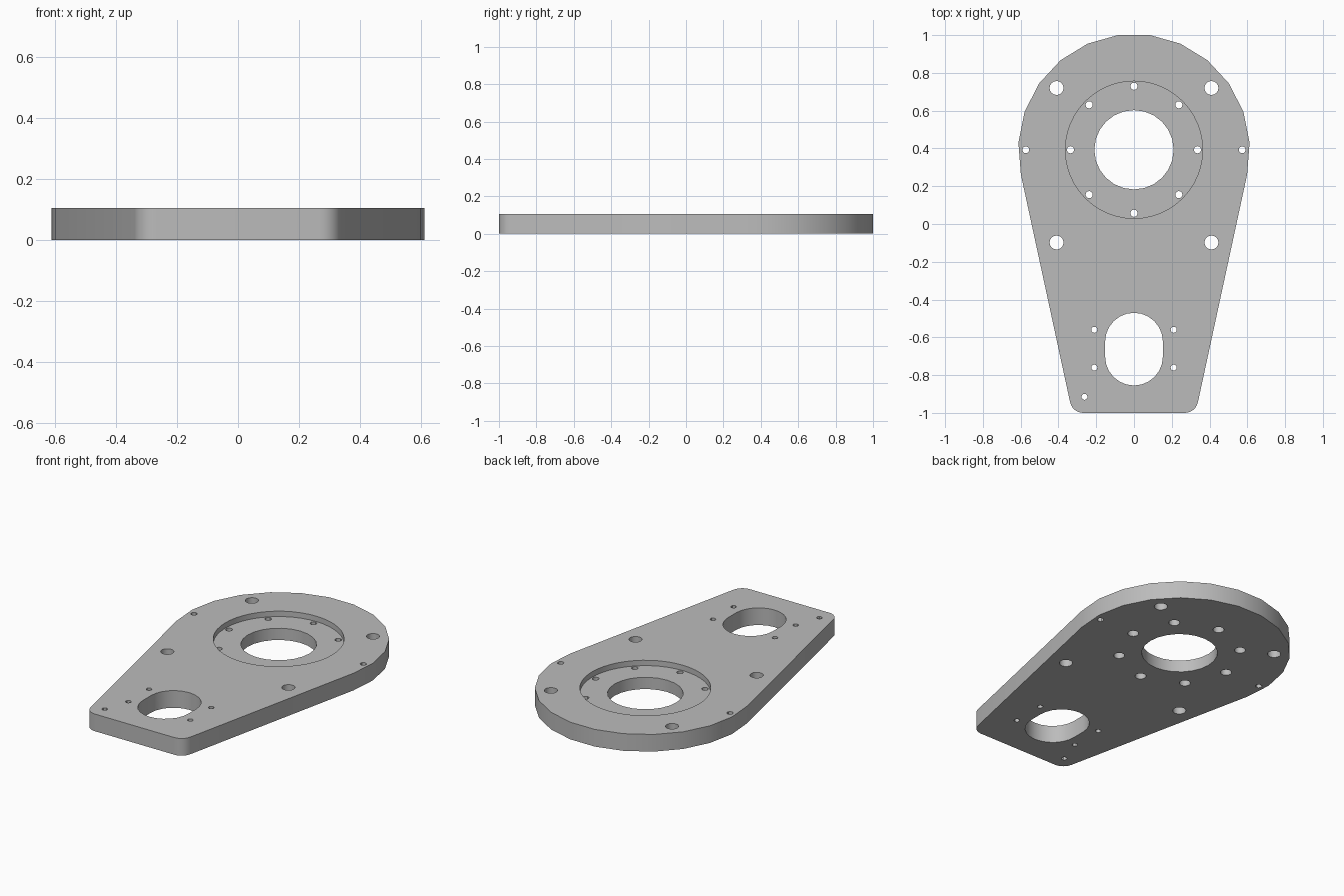
import bpy, bmesh
from math import sin, cos, pi, radians

cube = bpy.data.objects.get("Cube")
if cube:
    bpy.data.objects.remove(cube, do_unlink=True)

THICK = 0.105
RECESS_FLOOR = 0.072
HUB_Y = 0.393

grey = bpy.data.materials.new("plain grey")
grey.use_nodes = True
colour = (0.5, 0.5, 0.5, 1)
grey.diffuse_color = colour
grey.node_tree.nodes["Principled BSDF"].inputs["Base Color"].default_value = colour


def arc(x, y, r, start, end, n):
    """Points along an arc, angles in degrees."""
    angles = [radians(start + (end - start) * i / n) for i in range(n + 1)]
    return [(x + r * cos(a), y + r * sin(a)) for a in angles]


def circle(x, y, r, n):
    return arc(x, y, r, 0, 360, n)[:-1]


def prisms(name, outlines, z0, z1):
    """One object made of straight extrusions of the given outlines."""
    bm = bmesh.new()
    for pts in outlines:
        low = [bm.verts.new((x, y, z0)) for x, y in pts]
        high = [bm.verts.new((x, y, z1)) for x, y in pts]
        bm.faces.new(low[::-1])
        bm.faces.new(high)
        for i in range(len(pts)):
            j = (i + 1) % len(pts)
            bm.faces.new((low[i], low[j], high[j], high[i]))
    mesh = bpy.data.meshes.new(name)
    bm.to_mesh(mesh)
    bm.free()
    obj = bpy.data.objects.new(name, mesh)
    bpy.context.collection.objects.link(obj)
    return obj


def cut(target, cutter):
    cutter.hide_render = True
    mod = target.modifiers.new("cut", "BOOLEAN")
    mod.operation = "DIFFERENCE"
    mod.solver = "EXACT"
    mod.object = cutter
    bpy.context.view_layer.objects.active = target
    bpy.ops.object.modifier_apply(modifier=mod.name)
    bpy.data.objects.remove(cutter, do_unlink=True)


# Plate: large round head, tapering to a narrow foot with rounded corners
TAPER = 12.2
outline = (arc(0, HUB_Y, 0.613, -TAPER, 180 + TAPER, 13)
           + arc(-0.268, -0.928, 0.072, 180 + TAPER, 270, 6)
           + arc(0.268, -0.928, 0.072, 270, 360 - TAPER, 6))
plate = prisms("mounting_plate", [outline], 0, THICK)
plate.data.materials.append(grey)

# Shallow round recess around the bore
cut(plate, prisms("recess_cutter", [circle(0, HUB_Y, 0.363, 48)], RECESS_FLOOR, 0.3))

# Bolt circle: narrow above, counterbored from below
bolts = [(0.336 * cos(i * pi / 4), HUB_Y + 0.336 * sin(i * pi / 4)) for i in range(8)]
cut(plate, prisms("counterbore_cutter", [circle(x, y, 0.031, 16) for x, y in bolts], -0.1, 0.04))

# Bore, slot and all through holes
slot = arc(0, -0.623, 0.153, 0, 180, 12) + arc(0, -0.702, 0.153, 180, 360, 12)
holes = [circle(0, HUB_Y, 0.21, 24), slot, circle(-0.262, -0.915, 0.016, 12)]
holes += [circle(x, y, 0.019, 12) for x, y in bolts]
for side in (-1, 1):
    holes += [circle(side * 0.41, y, 0.037, 16) for y in (-0.098, 0.72)]
    holes += [circle(side * 0.21, y, 0.016, 12) for y in (-0.56, -0.76)]
    holes.append(circle(side * 0.573, HUB_Y, 0.018, 12))
cut(plate, prisms("hole_cutter", holes, -0.2, 0.3))

# Smooth curved walls, crisp rims
bpy.ops.object.select_all(action="DESELECT")
plate.select_set(True)
bpy.context.view_layer.objects.active = plate
bpy.ops.object.shade_smooth_by_angle(angle=radians(30))
